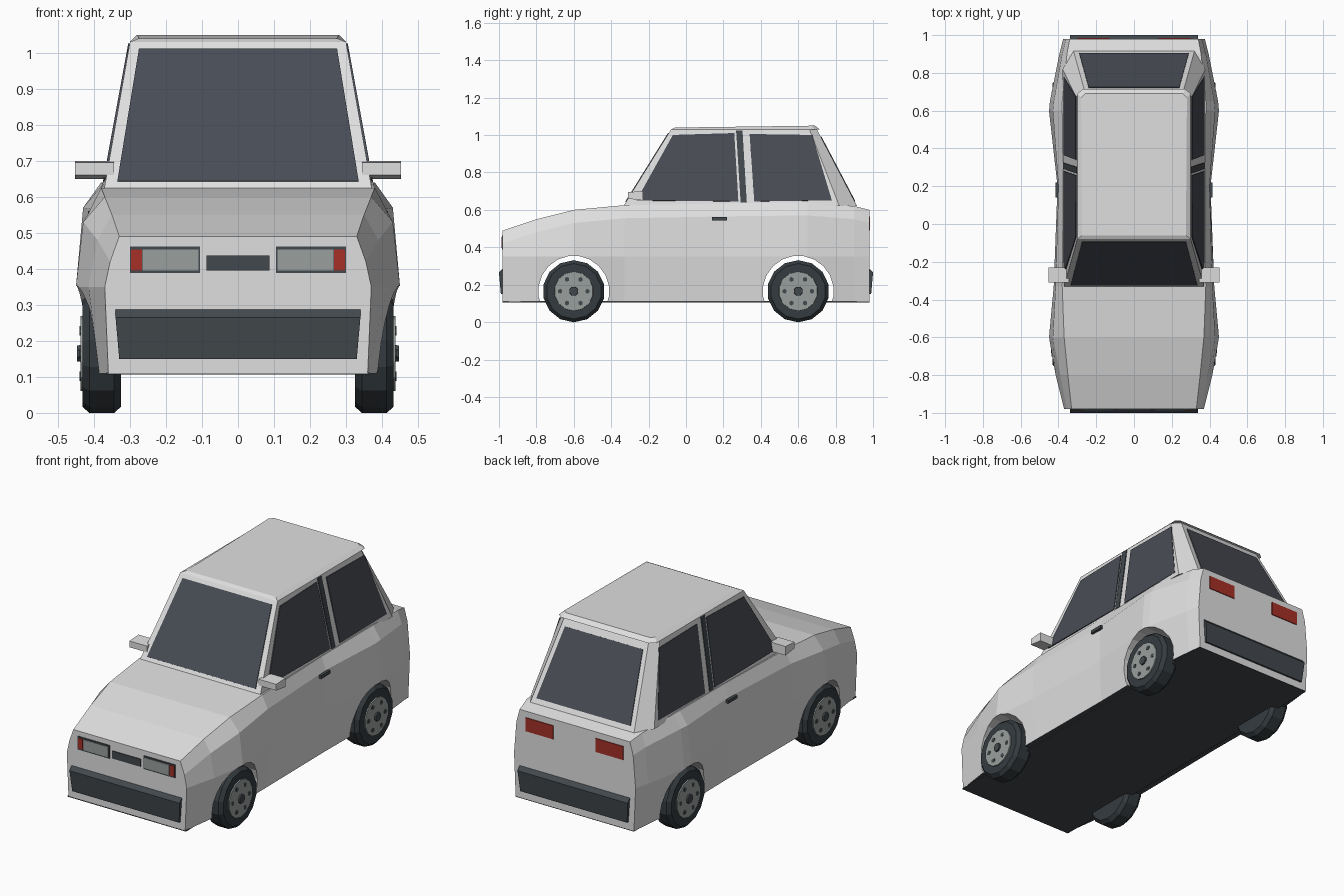
import bpy, bmesh, math
from mathutils import Vector

cube = bpy.data.objects.get("Cube")
if cube:
    bpy.data.objects.remove(cube, do_unlink=True)


def material(name, r, g, b):
    m = bpy.data.materials.new(name)
    m.use_nodes = True
    m.diffuse_color = (r, g, b, 1)
    m.node_tree.nodes["Principled BSDF"].inputs["Base Color"].default_value = (r, g, b, 1)
    return m


PAINT = material("white_paint", .74, .74, .74)
GLASS = material("tinted_glass", .065, .073, .09)
TRIM = material("dark_trim", .055, .066, .075)
TYRE = material("tyre_rubber", .035, .044, .05)
METAL = material("grey_metal", .32, .35, .34)
RED = material("red_lens", .38, .03, .02)


def make(name, bm, *mats):
    bmesh.ops.recalc_face_normals(bm, faces=bm.faces)
    me = bpy.data.meshes.new(name)
    bm.to_mesh(me)
    bm.free()
    for m in mats:
        me.materials.append(m)
    ob = bpy.data.objects.new(name, me)
    bpy.context.collection.objects.link(ob)
    return ob


def loft(name, rings, *mats):
    """Skin a closed solid through rings with equal point counts."""
    bm = bmesh.new()
    loops = [[bm.verts.new(p) for p in ring] for ring in rings]
    for a, b in zip(loops, loops[1:]):
        for i in range(len(a)):
            j = (i + 1) % len(a)
            bm.faces.new((a[i], a[j], b[j], b[i]))
    bm.faces.new(loops[0])
    bm.faces.new(loops[-1])
    return make(name, bm, *mats)


def plate(name, pts, mat, t=.004):
    """Thin slab lying on the plane of the given points."""
    pts = [Vector(p) for p in pts]
    n = (pts[1] - pts[0]).cross(pts[2] - pts[0]).normalized() * t
    return loft(name, [[p - n for p in pts], [p + n for p in pts]], mat)


def box(name, x, y, z, mat):
    ring = lambda h: [(x[0], y[0], h), (x[1], y[0], h), (x[1], y[1], h), (x[0], y[1], h)]
    return loft(name, [ring(z[0]), ring(z[1])], mat)


def lathe(name, profile, y, z, side, mat, n=14):
    """Round part about the x axis; profile holds (x, radius) pairs."""
    rings = [[(side * x, y + r * math.cos(math.tau * (i + .5) / n),
               z + r * math.sin(math.tau * (i + .5) / n)) for i in range(n)]
             for x, r in profile]
    return loft(name, rings, mat)


def mirrored(half):
    return half + [(-x, y, z) for x, y, z in reversed(half)]


# Lower body: y, top height, half widths at top, shoulder, flare and sill
FLOOR = .11
stations = [
    (-.98, .49, .33, .355, .37, .36),
    (-.8, .55, .35, .39, .415, .385),
    (-.6, .60, .37, .43, .45, .40),
    (-.33, .625, .38, .415, .425, .40),
    (.2, .635, .375, .40, .405, .395),
    (.6, .64, .38, .43, .45, .40),
    (.65, .64, .38, .425, .445, .40),
    (.9, .62, .355, .38, .395, .375),
    (.98, .60, .34, .36, .375, .365),
]
body = loft("body", [mirrored([(sill, y, FLOOR), (flare, y, .35), (sh, y, top - .07), (w, y, top)])
                     for y, top, w, sh, flare, sill in stations], PAINT, TRIM)
for f in body.data.polygons:
    f.material_index = int(f.normal.z < -.9)

# Wheel arches cut through the body
WHEEL_Z = .165
for y in (-.6, .6):
    cutter = lathe("arch_cutter", [(-.6, .19), (.6, .19)], y, WHEEL_Z, 1, PAINT, 20)
    cutter.hide_render = True
    mod = body.modifiers.new("arch", 'BOOLEAN')
    mod.operation, mod.solver, mod.object = 'DIFFERENCE', 'EXACT', cutter
    bpy.context.view_layer.objects.active = body
    bpy.ops.object.modifier_apply(modifier=mod.name)
    bpy.data.objects.remove(cutter, do_unlink=True)
box("floor_pan", (-.365, .365), (-.98, .98), (.106, .112), TRIM)

# Cabin with chamfered rear pillars, and the roof skin
BELT, EAVE = .62, 1.03
loft("cabin", [mirrored([(.372, -.335, BELT), (.378, .82, BELT), (.32, .915, BELT)]),
               mirrored([(.30, -.08, EAVE), (.30, .66, EAVE), (.26, .70, EAVE)])], PAINT)
loft("roof", [mirrored([(.30, -.08, EAVE), (.30, .69, EAVE), (.27, .715, EAVE)]),
              mirrored([(.275, -.06, 1.04), (.28, .67, 1.05), (.26, .69, 1.05)])], PAINT)


def on_slope(z, low, high):
    return low + (high - low) * (z - BELT) / (EAVE - BELT)


# Windscreen and rear window
for name, low, high, (z0, w0), (z1, w1) in (
        ("windscreen", -.335, -.08, (.642, .335), (1.01, .275)),
        ("rear_window", .915, .70, (.645, .29), (.99, .24))):
    y0, y1 = on_slope(z0, low, high), on_slope(z1, low, high)
    plate(name, [(-w0, y0, z0), (w0, y0, z0), (w1, y1, z1), (-w1, y1, z1)], GLASS)

# Side windows and centre posts: outlines in (y, z)
panes = {
    "front_side_window": ([(-.265, .65), (.28, .645), (.258, 1.01), (-.07, 1.0)], GLASS),
    "rear_side_window": ([(.365, .645), (.78, .65), (.675, 1.0), (.34, 1.005)], GLASS),
    "door_post": ([(.292, .64), (.325, .64), (.302, 1.025), (.268, 1.025)], TRIM),
}
for side, tag in ((1, "left_"), (-1, "right_")):
    for name, (outline, mat) in panes.items():
        plate(tag + name, [(side * on_slope(z, .375, .30), y, z) for y, z in outline], mat)

    # Door handle and mirror
    box(tag + "door_handle", (side * .39, side * .416), (.14, .22), (.543, .561), TRIM)
    mirror = lambda x, z: [(side * x, y, h) for y, h in
                           ((-.31, z + .01), (-.23, z), (-.23, z + .05), (-.31, z + .045))]
    loft(tag + "mirror", [mirror(.345, .65), mirror(.453, .65)], PAINT)

    # Headlight cluster and tail light
    box(tag + "headlight_frame", (side * .105, side * .30), (-.984, -.97), (.388, .462), TRIM)
    box(tag + "headlight", (side * .11, side * .265), (-.987, -.975), (.396, .454), METAL)
    box(tag + "indicator", (side * .267, side * .297), (-.987, -.975), (.396, .454), RED)
    box(tag + "tail_light", (side * .13, side * .30), (.975, .985), (.49, .565), RED)

    # Wheels: tyre, rim, hub cap and lug holes
    for y, end in ((-.6, "front_"), (.6, "rear_")):
        p = tag + end
        lathe(p + "tyre", [(.325, .10), (.325, .148), (.345, .166), (.412, .166),
                           (.432, .148), (.432, .10)], y, WHEEL_Z, side, TYRE)
        lathe(p + "rim", [(.42, .106), (.438, .104)], y, WHEEL_Z, side, METAL)
        lathe(p + "hub_cap", [(.43, .026), (.447, .024)], y, WHEEL_Z, side, TRIM, 8)
        for k in range(6):
            a = math.tau * k / 6
            lathe(p + "lug_hole", [(.43, .013), (.44, .013)], y + .073 * math.cos(a),
                  WHEEL_Z + .073 * math.sin(a), side, TRIM, 6)

# Grille and bumpers
box("grille", (-.088, .088), (-.985, -.975), (.395, .437), TRIM)
for d, name in ((-1, "front_bumper"), (1, "rear_bumper")):
    section = lambda x, s: [(x * s, d * .97, .15), (x * s, d * .99, .15),
                            (x, d * 1.0, .265), (x, d * .98, .287)]
    loft(name, [section(-.34, .97), section(.34, .97)], TRIM)
